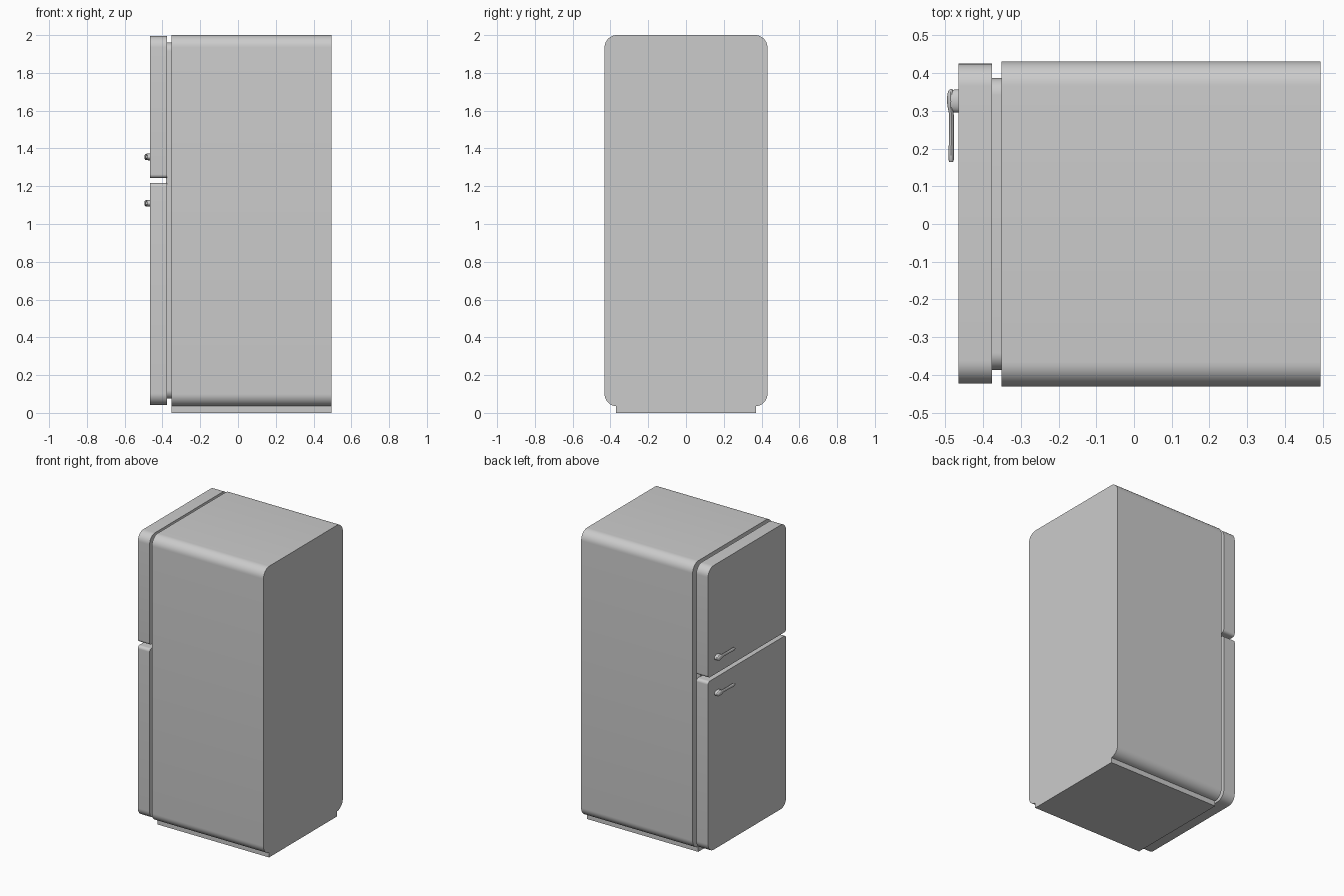
import bpy, bmesh, math

if "Cube" in bpy.data.objects:
    bpy.data.objects.remove(bpy.data.objects["Cube"])


def finish(name, bm):
    bmesh.ops.recalc_face_normals(bm, faces=bm.faces)
    me = bpy.data.meshes.new(name)
    bm.to_mesh(me)
    bm.free()
    ob = bpy.data.objects.new(name, me)
    bpy.context.collection.objects.link(ob)
    bpy.context.view_layer.objects.active = ob
    bpy.ops.object.select_all(action='DESELECT')
    ob.select_set(True)
    bpy.ops.object.shade_smooth_by_angle(angle=math.radians(35))
    return ob


def skin(bm, rings):
    """Bridge successive vertex rings and cap both ends."""
    n = len(rings[0])
    for a, b in zip(rings, rings[1:]):
        for i in range(n):
            j = (i + 1) % n
            bm.faces.new((a[i], a[j], b[j], b[i]))
    bm.faces.new(rings[0])
    bm.faces.new(rings[-1])


def rounded_slab(name, x0, x1, y0, y1, z0, z1, r_bottom, r_top, seg=10):
    """Rounded rectangle in the y-z plane, extruded along x."""
    corners = ((y1, z1, -1, -1, r_top, 0), (y0, z1, 1, -1, r_top, 90),
               (y0, z0, 1, 1, r_bottom, 180), (y1, z0, -1, 1, r_bottom, 270))
    prof = []
    for y, z, sy, sz, r, start in corners:
        for k in range(seg + 1):
            a = math.radians(start + 90 * k / seg)
            prof.append((y + sy * r + r * math.cos(a), z + sz * r + r * math.sin(a)))
    bm = bmesh.new()
    skin(bm, [[bm.verts.new((x, y, z)) for y, z in prof] for x in (x0, x1)])
    return finish(name, bm)


def box(name, x0, x1, y0, y1, z0, z1):
    bm = bmesh.new()
    bmesh.ops.create_cube(bm, size=1)
    for v in bm.verts:
        v.co = (x1 if v.co.x > 0 else x0, y1 if v.co.y > 0 else y0, z1 if v.co.z > 0 else z0)
    return finish(name, bm)


def handle(name, z):
    # oval mount standing on the door
    bm = bmesh.new()
    rings = []
    for x, s in ((-0.463, 1), (-0.485, 0.95), (-0.489, 0.75)):
        rings.append([bm.verts.new((x, 0.326 + 0.031 * s * math.cos(a), z + 0.018 * s * math.sin(a)))
                      for a in (math.tau * i / 24 for i in range(24))])
    skin(bm, rings)
    finish(name + "_mount", bm)
    # tapered lever: y, x centre, half thickness, half height
    sections = ((0.358, -0.485, 0.003, 0.006), (0.352, -0.486, 0.007, 0.013),
                (0.335, -0.487, 0.009, 0.017), (0.315, -0.487, 0.008, 0.016),
                (0.29, -0.484, 0.006, 0.011), (0.24, -0.484, 0.006, 0.010),
                (0.19, -0.485, 0.007, 0.012), (0.17, -0.485, 0.007, 0.011),
                (0.164, -0.485, 0.005, 0.007))
    bm = bmesh.new()
    skin(bm, [[bm.verts.new((x + rx * math.cos(a), y, z + rz * math.sin(a)))
               for a in (math.tau * i / 16 for i in range(16))]
              for y, x, rx, rz in sections])
    finish(name + "_lever", bm)


# cabinet, plinth and door seal
rounded_slab("cabinet", -0.352, 0.495, -0.431, 0.431, 0.035, 2.0, 0.065, 0.065)
box("plinth", -0.352, 0.495, -0.37, 0.37, 0.0, 0.04)
rounded_slab("door_seal", -0.38, -0.35, -0.387, 0.387, 0.075, 1.96, 0.045, 0.045)

# doors
rounded_slab("upper_door", -0.465, -0.376, -0.423, 0.425, 1.243, 1.995, 0.02, 0.06)
rounded_slab("lower_door", -0.465, -0.376, -0.423, 0.425, 0.043, 1.217, 0.06, 0.02)

# handles
handle("upper_handle", 1.355)
handle("lower_handle", 1.11)
